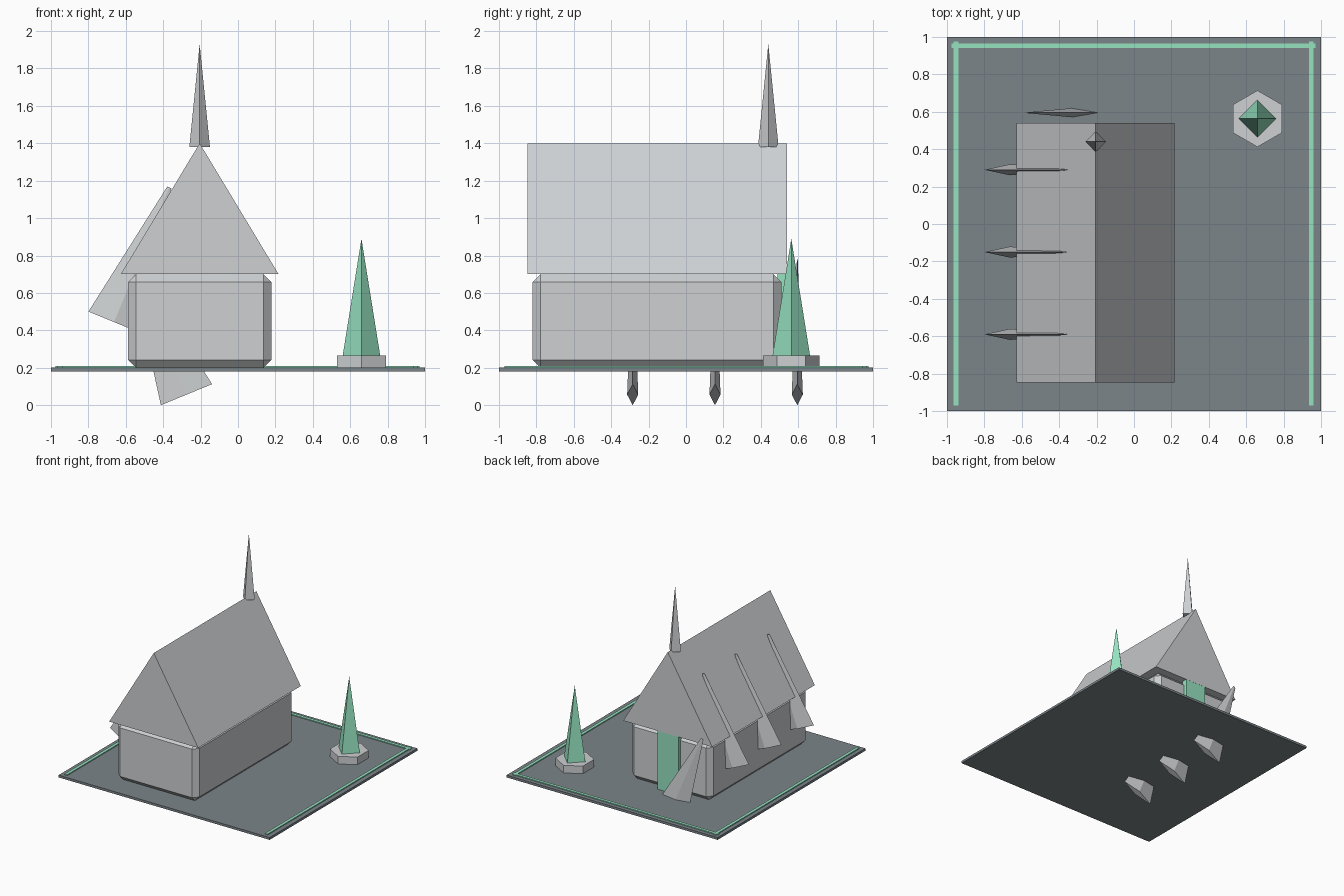
import bpy, bmesh, math
from mathutils import Matrix

if "Cube" in bpy.data.objects:
    bpy.data.objects.remove(bpy.data.objects["Cube"])


def material(name, rgb):
    m = bpy.data.materials.new(name)
    m.diffuse_color = (*rgb, 1)
    m.use_nodes = True
    m.node_tree.nodes["Principled BSDF"].inputs["Base Color"].default_value = m.diffuse_color
    return m


STONE = material("pale_stone", (0.61, 0.63, 0.645))
SLATE = material("dark_slate", (0.20, 0.232, 0.25))
GREEN = material("mint_green", (0.305, 0.76, 0.53))


def finish(name, bm, mat):
    bmesh.ops.recalc_face_normals(bm, faces=bm.faces)
    me = bpy.data.meshes.new(name)
    bm.to_mesh(me)
    bm.free()
    me.materials.append(mat)
    ob = bpy.data.objects.new(name, me)
    bpy.context.collection.objects.link(ob)
    return ob


def box(name, x, y, z, mat, bevel=0):
    """Box from (min, max) pairs, optionally chamfered."""
    bm = bmesh.new()
    bmesh.ops.create_cube(bm, size=1)
    for v in bm.verts:
        v.co = [lo + (c + 0.5) * (hi - lo) for c, (lo, hi) in zip(v.co, (x, y, z))]
    if bevel:
        bmesh.ops.bevel(bm, geom=bm.edges[:], offset=bevel, segments=1,
                        affect='EDGES', profile=0.5)
    return finish(name, bm, mat)


def cone(name, sides, r1, r2, height, centre, mat, tilt=0, flat=1):
    """Low-poly cone with a corner on the y axis, flattened in y and tilted about y."""
    bm = bmesh.new()
    rings = []
    for r, z in ((r1, -height / 2), (r2, height / 2)):
        n = sides if r > 0 else 1
        rings.append([bm.verts.new((r * math.sin(i * math.tau / n),
                                    r * flat * math.cos(i * math.tau / n), z))
                      for i in range(n)])
    low, top = rings
    bm.faces.new(low)
    if len(top) > 1:
        bm.faces.new(top)
    for i in range(sides):
        j = (i + 1) % sides
        if len(top) > 1:
            bm.faces.new((low[i], low[j], top[j], top[i]))
        else:
            bm.faces.new((low[i], low[j], top[0]))
    bm.transform(Matrix.Translation(centre) @ Matrix.Rotation(tilt, 4, 'Y'))
    return finish(name, bm, mat)


# Ground plate with trim on three sides
box("ground_plate", (-1, 1), (-1, 1), (0.18, 0.20), SLATE)
for side, x in (("left", -0.952), ("right", 0.948)):
    box(f"{side}_trim", (x - 0.013, x + 0.013), (-0.97, 0.975), (0.195, 0.208), GREEN)
box("back_trim", (-0.975, 0.97), (0.94, 0.966), (0.195, 0.208), GREEN)

# Chapel hall with chamfered edges
CX = -0.205
box("hall", (CX - 0.383, CX + 0.383), (-0.82, 0.51), (0.20, 0.70), STONE, 0.042)

# Steep gable roof: triangle extruded along y
bm = bmesh.new()
tri = [bm.verts.new((CX + dx, -0.848, z))
       for dx, z in ((-0.422, 0.70), (0.422, 0.70), (0, 1.40))]
face = bm.faces.new(tri)
ext = bmesh.ops.extrude_face_region(bm, geom=[face])
bmesh.ops.translate(bm, vec=(0, 1.388, 0),
                    verts=[g for g in ext["geom"] if isinstance(g, bmesh.types.BMVert)])
finish("roof", bm, STONE)

# Back door panel, its head running up just behind the gable
box("door", (CX - 0.1, CX + 0.1), (0.49, 0.539), (0.20, 1.08), GREEN)

# Spire on the ridge
cone("spire", 4, 0.055, 0, 0.55, (CX, 0.44, 1.655), STONE)

# Leaning buttress blades: upper ones on the left wall, lower ones through the plate
TILT = math.radians(22.3)
for i, y in enumerate((-0.59, -0.15, 0.29)):
    cone(f"upper_buttress_{i + 1}", 4, 0.148, 0.012, 0.778, (-0.515, y, 0.804),
         STONE, TILT, 0.2)
    cone(f"lower_buttress_{i + 1}", 4, 0.148, 0.012, 0.778, (-0.423, -y + 0.005, 0.416),
         STONE, -TILT, 0.2)

# Conical tree in a hexagonal planter
cone("planter", 6, 0.151, 0.151, 0.065, (0.66, 0.563, 0.2325), STONE)
cone("tree", 4, 0.101, 0, 0.63, (0.66, 0.563, 0.575), GREEN)
